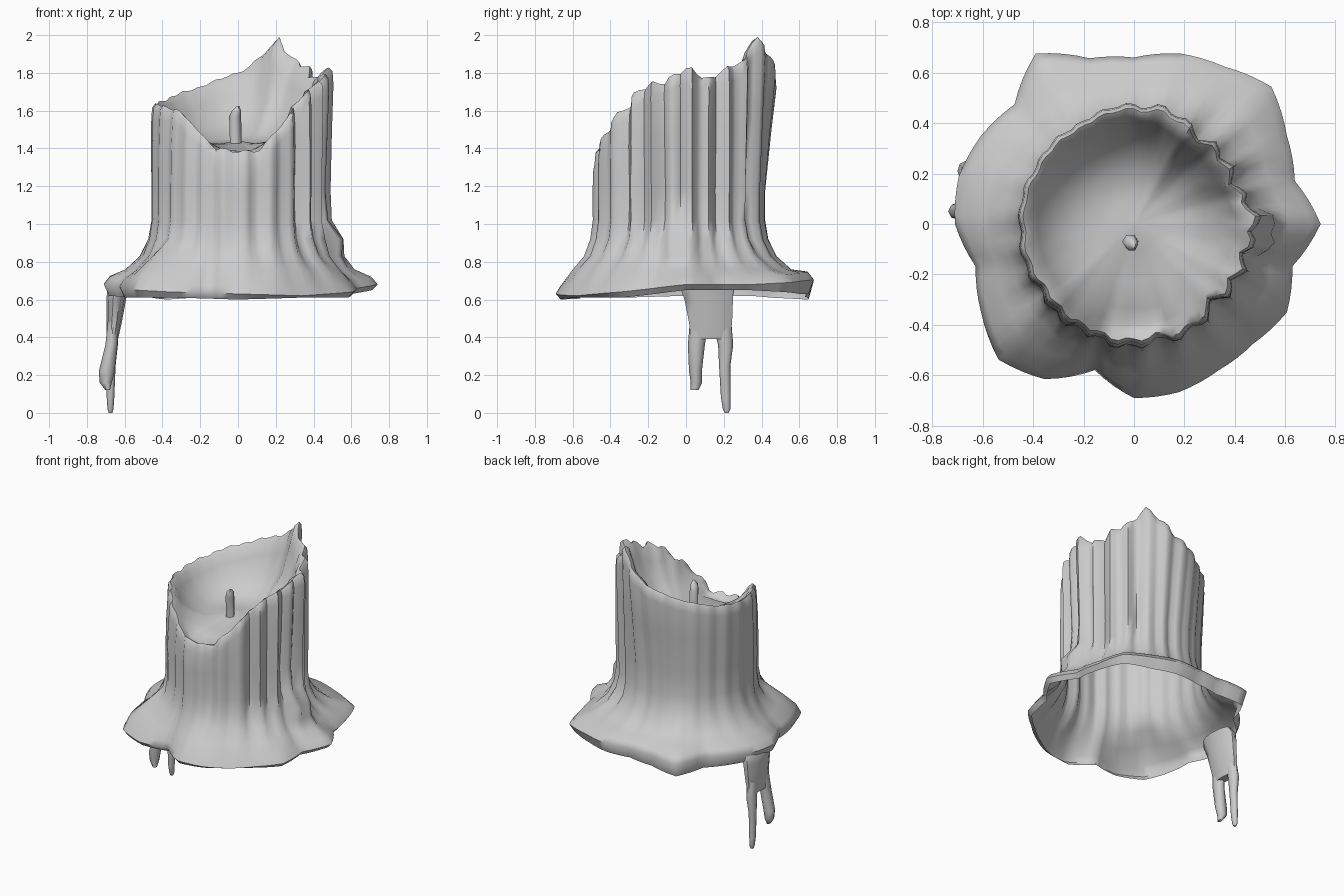
import bpy, math

if "Cube" in bpy.data.objects:
    bpy.data.objects.remove(bpy.data.objects["Cube"])

N = 96


def key(vals, a):
    """Periodic interpolation of evenly spaced values around the candle."""
    t = (a / (2 * math.pi) % 1) * len(vals)
    i = int(t)
    f = t - i
    return vals[i % len(vals)] * (1 - f) + vals[(i + 1) % len(vals)] * f


def bump(a, deg, width):
    d = (a - math.radians(deg) + math.pi) % (2 * math.pi) - math.pi
    return math.exp(-(d / width) ** 2)


def loft(name, rings, cap_start=False, cap_end=False, angle=60):
    n = len(rings[0])
    verts = [p for r in rings for p in r]
    faces = [(k * n + i, k * n + (i + 1) % n, (k + 1) * n + (i + 1) % n, (k + 1) * n + i)
             for k in range(len(rings) - 1) for i in range(n)]
    if cap_start:
        faces.append(tuple(reversed(range(n))))
    if cap_end:
        faces.append(tuple(range(len(verts) - n, len(verts))))
    me = bpy.data.meshes.new(name)
    me.from_pydata(verts, [], faces)
    ob = bpy.data.objects.new(name, me)
    bpy.context.collection.objects.link(ob)
    bpy.ops.object.select_all(action='DESELECT')
    ob.select_set(True)
    bpy.context.view_layer.objects.active = ob
    bpy.ops.object.shade_smooth_by_angle(angle=math.radians(angle))
    return ob


def tube(name, sections, sides=8):
    """Elliptical sections: x, y, z, half width x, half width y."""
    if sections[0][2] > sections[-1][2]:
        sections = sections[::-1]
    rings = [[(x + rx * math.cos(2 * math.pi * i / sides),
               y + ry * math.sin(2 * math.pi * i / sides), z) for i in range(sides)]
             for x, y, z, rx, ry in sections]
    return loft(name, rings, True, True)


# Outline of the candle around its axis, starting at +x, counter-clockwise
rim_z = [1.82, 1.77, 1.82, 1.86, 1.99, 1.88, 1.80, 1.76, 1.72, 1.69, 1.66, 1.64,
         1.63, 1.63, 1.62, 1.60, 1.51, 1.40, 1.38, 1.40, 1.52, 1.64, 1.72, 1.76]
rim_r = [.49, .46, .44, .45, .45, .48, .48, .47, .46, .46, .46, .46,
         .46, .46, .46, .46, .47, .48, .48, .48, .48, .46, .46, .48]
wall_r = [.46, .43, .42, .41, .42, .44, .455, .46, .475, .485, .47, .45]
skirt_r = [.74, .66, .70, .77, .72, .70, .66, .68, .78, .67, .70, .72,
           .71, .65, .70, .76, .71, .60, .69, .69, .67, .67, .70, .65]
skirt_z = [.70, .70, .72, .73, .72, .72, .70, .68, .66, .65, .64, .66]
edge_z = [.65, .65, .63, .63, .60, .62, .62, .61, .61, .60, .61, .61]


def column(a):
    """Profile of the wax at one angle, from skirt edge up over the rim to the pool."""
    zr, rr, w = key(rim_z, a), key(rim_r, a), key(wall_r, a)
    s, zs, ze = key(skirt_r, a), key(skirt_z, a), key(edge_z, a)
    amp = .006 + .014 * max(0, math.cos(a - .1)) ** .6 + .006 * max(0, -math.sin(a))
    fold = amp * (math.sin(25 * a + 1.2 * math.sin(3 * a)) + .5 * math.sin(11 * a + 1))
    lump = .085 * bump(a, -5, .2)
    lobe = .045 * bump(a, 222, .2)
    zt = zr + fold * .7 * (1 - bump(a, 60, .1))
    h = zr - 1.39
    mix = lambda t: w + (s - w) * t
    prof = [(s * .96, ze), (s, zs - .02), (mix(.88), zs + .02 + lobe * .6),
            (mix(.55) + fold * .3, .76 + lobe), (mix(.25) + fold * .6 + lump * .4, .83 + lobe),
            (mix(.07) + fold + lump, .92), (w + fold * 1.1 + lump * .2, 1.02),
            (w + fold * 1.2, 1.18), (w * .5 + rr * .5 + fold, 1.18 + (zr - 1.18) * .5),
            (rr - .005 + fold, zr - .07), (rr - .01 + fold, zt - .02),
            (rr * .95 + fold * .8, zt), (rr * .89 + fold * .4, zr - .02),
            (rr * .83, zr - .035 - max(0, h - .06) * .2),
            (rr * .70, 1.39 + max(-.03, h) * .42), (rr * .48, 1.39 + max(0, h) * .16),
            (.1, 1.425), (.004, 1.44)]
    return [(r * math.cos(a), r * math.sin(a), z) for r, z in prof]


# Melted wax body: skirt, fluted wall, uneven rim and hollow pool
cols = [column(2 * math.pi * i / N) for i in range(N)]
loft("wax_body", [list(r) for r in zip(*cols)], cap_end=True)

# Wick, bent at the tip
tube("wick", [(-.012, -.07, 1.41, .03, .03), (-.015, -.07, 1.57, .032, .03),
              (-.008, -.08, 1.60, .024, .03), (0, -.085, 1.625, .006, .01)], 6)

# Overhanging wax run on the left, splitting into two drips
tube("drip_sheet", [(-.61, .11, .71, .04, .13), (-.635, .11, .67, .055, .15),
                    (-.645, .12, .60, .052, .135), (-.655, .13, .48, .04, .12),
                    (-.665, .13, .39, .03, .11)], 10)
tube("short_drip", [(-.66, .07, .48, .03, .05), (-.67, .055, .36, .032, .045),
                    (-.695, .05, .22, .042, .034), (-.70, .055, .16, .032, .03),
                    (-.69, .045, .12, .012, .02)])
tube("long_drip", [(-.66, .19, .48, .03, .05), (-.668, .21, .36, .032, .04),
                   (-.672, .205, .25, .024, .03), (-.675, .21, .08, .02, .025),
                   (-.675, .215, .02, .016, .02), (-.675, .215, 0, .01, .01)])
